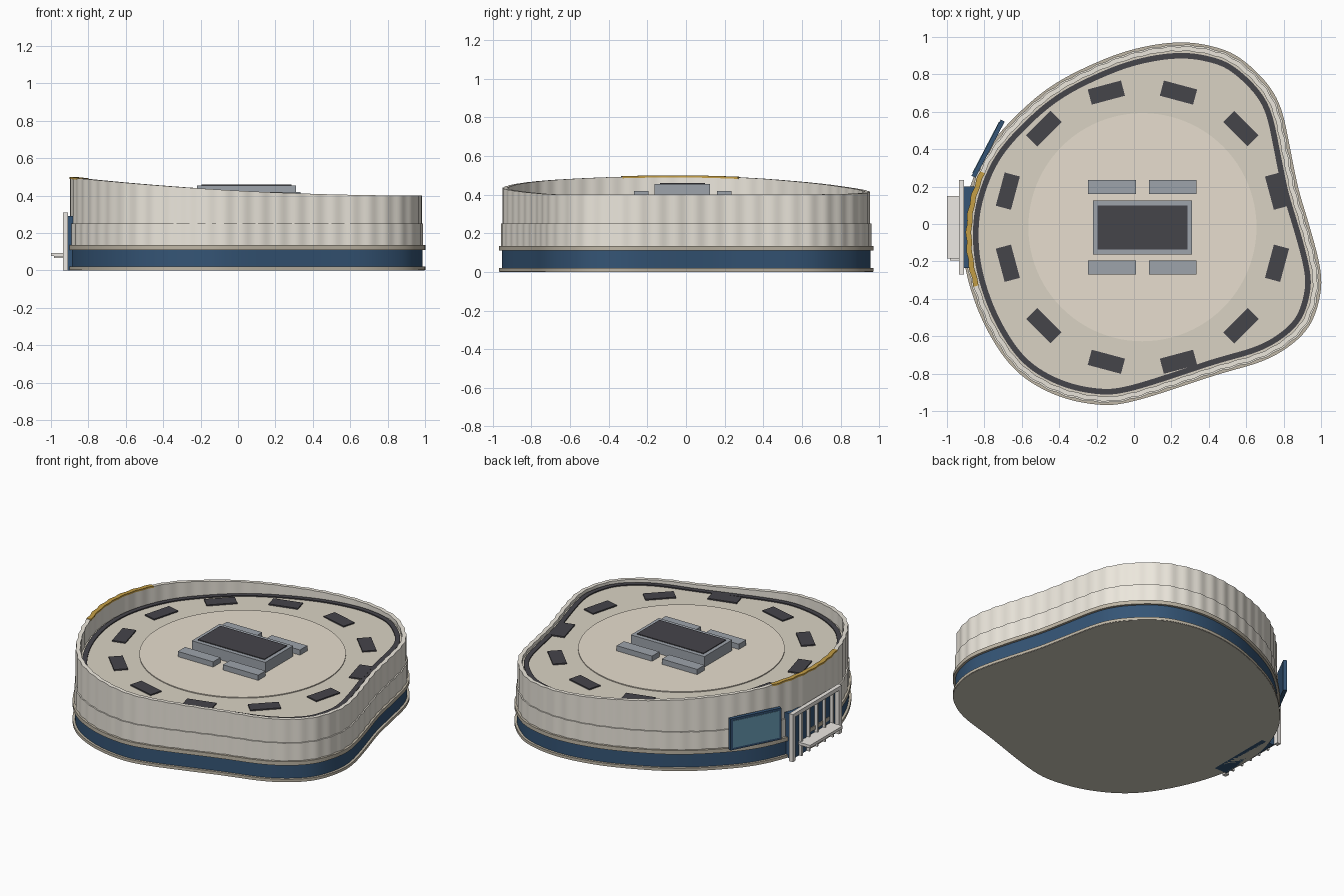
import bpy, bmesh, math
from mathutils import Vector, Matrix

if "Cube" in bpy.data.objects:
    bpy.data.objects.remove(bpy.data.objects["Cube"])

MATS = {}
def mat(name, rgb):
    m = bpy.data.materials.new(name)
    m.diffuse_color = (*rgb, 1)
    m.use_nodes = True
    m.node_tree.nodes["Principled BSDF"].inputs["Base Color"].default_value = m.diffuse_color
    MATS[name] = m
for n, c in dict(wall=(.84, .80, .72), stone=(.52, .47, .38), navy=(.035, .09, .18), roof=(.70, .65, .55),
                 deck=(.80, .73, .62), dark=(.06, .058, .068), grey=(.34, .37, .41), glass=(.13, .30, .42),
                 gold=(.55, .34, .06), white=(.84, .81, .77), under=(.62, .59, .50)).items():
    mat(n, c)

def finish(name, bm, material, smooth=True):
    bmesh.ops.recalc_face_normals(bm, faces=bm.faces)
    me = bpy.data.meshes.new(name)
    bm.to_mesh(me)
    bm.free()
    me.materials.append(MATS[material])
    if smooth:
        me.polygons.foreach_set("use_smooth", [True] * len(me.polygons))
        me.set_sharp_from_angle(angle=math.radians(30))
    ob = bpy.data.objects.new(name, me)
    bpy.context.collection.objects.link(ob)
    return ob

# building footprint: closed spline through a few points, smoothed and evenly spaced
CTRL = [(.24, .972), (.42, .95), (.58, .88), (.765, .68), (.835, .40), (.878, .19), (.935, 0), (.997, -.24),
        (.992, -.40), (.92, -.575), (.725, -.72), (.46, -.80), (.19, -.89), (-.02, -.952), (-.18, -.968),
        (-.41, -.92), (-.635, -.785), (-.795, -.55), (-.888, -.30), (-.918, -.08), (-.897, .13), (-.812, .355),
        (-.675, .535), (-.45, .735), (-.18, .873), (.03, .943)]
P = [Vector(p) for p in CTRL]
K, STEP = len(P), 16
path = []
for i in range(K):
    a, b, c, d = (P[(i + j - 1) % K] for j in range(4))
    for s in range(STEP):
        t = s / STEP
        path.append(.5 * (2*b + (c-a)*t + (2*a-5*b+4*c-d)*t*t + (3*b-a-3*c+d)*t**3))
N = len(path)
path = [sum((path[(i + j) % N] for j in range(-6, 7)), Vector((0, 0))) / 13 for i in range(N)]
cum = [0]
for i in range(N):
    cum.append(cum[-1] + (path[(i + 1) % N] - path[i]).length)
even, k = [], 0
for i in range(N):
    s = cum[-1] * i / N
    while cum[k + 1] < s:
        k += 1
    even.append(path[k].lerp(path[(k + 1) % N], (s - cum[k]) / (cum[k + 1] - cum[k])))
path = even
norm = []
for i in range(N):
    t = path[(i + 1) % N] - path[i - 1]
    norm.append(Vector((t.y, -t.x)).normalized())   # inward, the path runs clockwise

def rim_z(p):
    return .40 + .095 * ((1 - p.x) / 1.9) ** 2

def ring(bm, off, z, ripple=0, idx=range(N)):
    out = []
    for i in idx:
        q = path[i] + norm[i] * (off + ripple * math.cos(math.tau * 60 * i / N))
        out.append(bm.verts.new((q.x, q.y, z(path[i]) if callable(z) else z)))
    return out

def band(name, prof, material, idx=range(N), closed=True):
    """Sweep a closed (offset, z, ripple) profile round the footprint."""
    bm = bmesh.new()
    rings = [ring(bm, *p, idx=idx) for p in prof]
    n = len(rings[0])
    for a, b in zip(rings, rings[1:] + rings[:1]):
        for i in range(n if closed else n - 1):
            j = (i + 1) % n
            bm.faces.new((a[i], a[j], b[j], b[i]))
    if not closed:
        bm.faces.new([r[0] for r in rings])
        bm.faces.new([r[-1] for r in rings])
    return finish(name, bm, material)

def rect(o, i, z0, z1, ro=0, ri=0):
    return [(o, z0, ro), (o, z1, ro), (i, z1, ri), (i, z0, ri)]

def slab(name, off, z0, z1, material):
    bm = bmesh.new()
    a, b = ring(bm, off, z0), ring(bm, off, z1)
    for i in range(N):
        j = (i + 1) % N
        bm.faces.new((a[i], a[j], b[j], b[i]))
    bm.faces.new(a)
    bm.faces.new(b)
    return finish(name, bm, material)

def box(name, x, y, z, material, rot=0):
    """Box from (min, max) ranges, turned about its own centre."""
    bm = bmesh.new()
    bmesh.ops.create_cube(bm, size=1)
    c = [(r[0] + r[1]) / 2 for r in (x, y, z)]
    M = Matrix.Translation(c) @ Matrix.Rotation(rot, 4, 'Z') @ Matrix.Diagonal([r[1] - r[0] for r in (x, y, z)] + [1])
    bmesh.ops.transform(bm, matrix=M, verts=bm.verts)
    return finish(name, bm, material, False)

# base, plinth and facade
slab("underside", .003, 0, .01, "under")
band("base_trim", rect(0, .05, .002, .02), "stone")
band("blue_band", rect(.015, .06, .02, .11), "navy")
band("ledge", rect(0, .06, .11, .135), "stone")
band("lower_facade", rect(.013, .05, .135, .25, .003), "wall")
band("upper_facade", rect(.021, .046, .25, rim_z, .003, .002), "wall")

# gold strip along the raised part of the rim
gold = [i for i in range(N) if path[i].x < -.7 and -.35 < path[i].y < .30]
lo, hi = (lambda p: rim_z(p) - .008), (lambda p: rim_z(p) + .003)
band("gold_rim", [(.02, lo, .003), (.02, hi, .003), (.048, hi, .002), (.048, lo, .002)], "gold", gold, False)

# roof
slab("roof", .04, .34, .38, "roof")
band("roof_gutter", rect(.056, .086, .375, .387), "dark")
CX, CY = .045, -.017
bm = bmesh.new()
bmesh.ops.create_cone(bm, cap_ends=True, segments=96, radius1=.61, radius2=.61, depth=.02,
                      matrix=Matrix.Translation((CX, CY, .376)))
finish("roof_deck", bm, "deck")
for k in range(12):
    a = math.radians(15 + 30 * k)
    x, y = CX + .745 * math.cos(a), CY + .745 * math.sin(a)
    box(f"skylight_{k+1}", (x - .042, x + .042), (y - .092, y + .092), (.375, .388), "dark", a)

# rooftop plant
box("plant_room", (-.22, .31), (-.162, .125), (.37, .455), "grey")
box("plant_room_lid", (-.195, .285), (-.135, .098), (.45, .46), "dark")
for x0 in (-.245, .08):
    for y0 in (-.27, .16):
        box("roof_unit", (x0, x0 + .255), (y0, y0 + .075), (.37, .42), "grey")

# entrance portal
box("entrance_back", (-.91, -.82), (-.235, .20), (0, .29), "navy")
for y in (-.27, .205):
    box("portal_post", (-.935, -.908), (y, y + .03), (0, .31), "white")
box("portal_beam", (-.935, -.908), (-.27, .235), (.285, .31), "white")
for k in range(5):
    y = -.19 + .08 * k
    box(f"portal_fin_{k+1}", (-.93, -.908), (y - .006, y + .006), (0, .29), "white")
    box(f"canopy_bracket_{k+1}", (-.985, -.92), (y - .006, y + .006), (.066, .078), "white")
box("canopy", (-1, -.915), (-.185, .15), (.076, .094), "white")

# angled wall screen beside the entrance
a, b = Vector((-.858, .253)), Vector((-.702, .553))
c, L, ang = (a + b) / 2, (b - a).length / 2, math.atan2(b.y - a.y, b.x - a.x)
box("screen_frame", (c.x - L, c.x + L), (c.y - .012, c.y + .012), (.14, .345), "navy", ang)
g = c + Vector((-math.sin(ang), math.cos(ang))) * .01
box("screen_glass", (g.x - L + .015, g.x + L - .015), (g.y - .005, g.y + .005), (.155, .33), "glass", ang)
